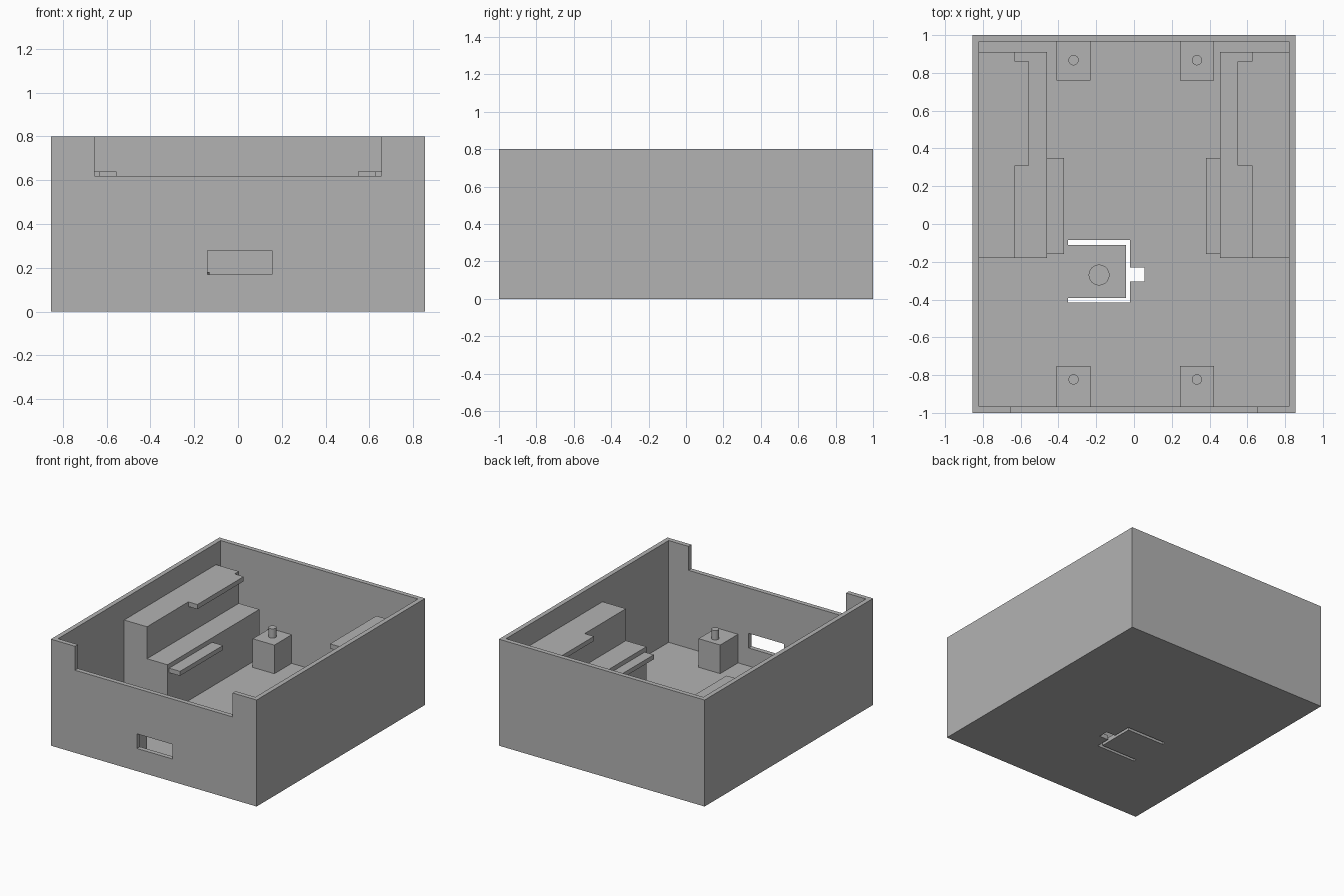
import bpy
import bmesh

if "Cube" in bpy.data.objects:
    bpy.data.objects.remove(bpy.data.objects["Cube"], do_unlink=True)

# Single plain grey plastic
grey = bpy.data.materials.new("plain grey")
grey.use_nodes = True
grey.diffuse_color = (0.45, 0.45, 0.45, 1)
grey.node_tree.nodes["Principled BSDF"].inputs["Base Color"].default_value = grey.diffuse_color


def finish(name, bm):
    bmesh.ops.recalc_face_normals(bm, faces=bm.faces)
    mesh = bpy.data.meshes.new(name)
    bm.to_mesh(mesh)
    bm.free()
    mesh.materials.append(grey)
    obj = bpy.data.objects.new(name, mesh)
    bpy.context.collection.objects.link(obj)
    return obj


def extrude(name, points, direction):
    """Extrude a closed outline of 3D points along a direction."""
    bm = bmesh.new()
    face = bm.faces.new([bm.verts.new(p) for p in points])
    moved = bmesh.ops.extrude_face_region(bm, geom=[face], use_keep_orig=True)["geom"]
    bmesh.ops.translate(bm, vec=direction,
                        verts=[v for v in moved if isinstance(v, bmesh.types.BMVert)])
    return finish(name, bm)


def box(name, x, y, z):
    outline = [(x[0], y[0], z[0]), (x[1], y[0], z[0]), (x[1], y[1], z[0]), (x[0], y[1], z[0])]
    return extrude(name, outline, (0, 0, z[1] - z[0]))


def cylinder(name, x, y, radius, z):
    bm = bmesh.new()
    bmesh.ops.create_cone(bm, cap_ends=True, segments=32, radius1=radius,
                          radius2=radius, depth=z[1] - z[0])
    bmesh.ops.translate(bm, verts=bm.verts, vec=(x, y, sum(z) / 2))
    obj = finish(name, bm)
    bpy.ops.object.select_all(action="DESELECT")
    obj.select_set(True)
    bpy.context.view_layer.objects.active = obj
    bpy.ops.object.shade_smooth_by_angle()
    return obj


def cut(target, cutter):
    mod = target.modifiers.new("cut", "BOOLEAN")
    mod.operation, mod.solver, mod.object = "DIFFERENCE", "EXACT", cutter
    cutter.hide_render = True
    bpy.context.view_layer.objects.active = target
    bpy.ops.object.modifier_apply(modifier=mod.name)
    bpy.data.objects.remove(cutter, do_unlink=True)


FLOOR = 0.035

# Open case with lowered front rim, front port and floor slot
case = box("case", (-0.855, 0.855), (-1, 1), (0, 0.8))
cut(case, box("cavity_cutter", (-0.82, 0.82), (-0.965, 0.965), (FLOOR, 1)))
cut(case, box("rim_cutter", (-0.655, 0.655), (-1.1, -0.9), (0.62, 1)))
cut(case, box("port_cutter", (-0.14, 0.155), (-1.1, -0.9), (0.17, 0.28)))
slot = [(-0.35, -0.085), (-0.02, -0.085), (-0.02, -0.23), (0.055, -0.23),
        (0.055, -0.305), (-0.02, -0.305), (-0.02, -0.415), (-0.35, -0.415),
        (-0.35, -0.392), (-0.042, -0.392), (-0.042, -0.11), (-0.35, -0.11)]
cut(case, extrude("slot_cutter", [(x, y, -0.1) for x, y in slot], (0, 0, 0.2)))

# Push button on the flexible floor tongue
cylinder("push_button", -0.185, -0.27, 0.055, (FLOOR - 0.01, 0.18))

# Stepped side supports, each with an upper and a lower tab
for side, sign, step, inner, upper, lower in (
        ("right", -1, 0.63, 0.46, 0.555, 0.37), ("left", 1, 0.625, 0.455, 0.548, 0.38)):
    profile = [(0.83, 0.02), (inner, 0.02), (inner, 0.4), (step, 0.4), (step, 0.64), (0.83, 0.64)]
    extrude(side + "_stepped_support", [(sign * x, -0.18, z) for x, z in profile], (0, 1.09, 0))
    box(side + "_upper_tab", sorted((sign * (step + 0.02), sign * upper)), (0.31, 0.86), (0.605, 0.64))
    box(side + "_lower_tab", sorted((sign * (inner + 0.02), sign * lower)), (-0.16, 0.35), (0.333, 0.367))

# Four corner posts with locating pegs
for side, x in (("right", (-0.41, -0.23)), ("left", (0.243, 0.423))):
    for end, y, peg_y in (("back", (0.76, 0.97), 0.867), ("front", (-0.97, -0.753), -0.823)):
        name = end + "_" + side
        box(name + "_post", x, y, (FLOOR - 0.01, 0.25))
        cylinder(name + "_peg", sum(x) / 2, peg_y, 0.027, (0.24, 0.32))
